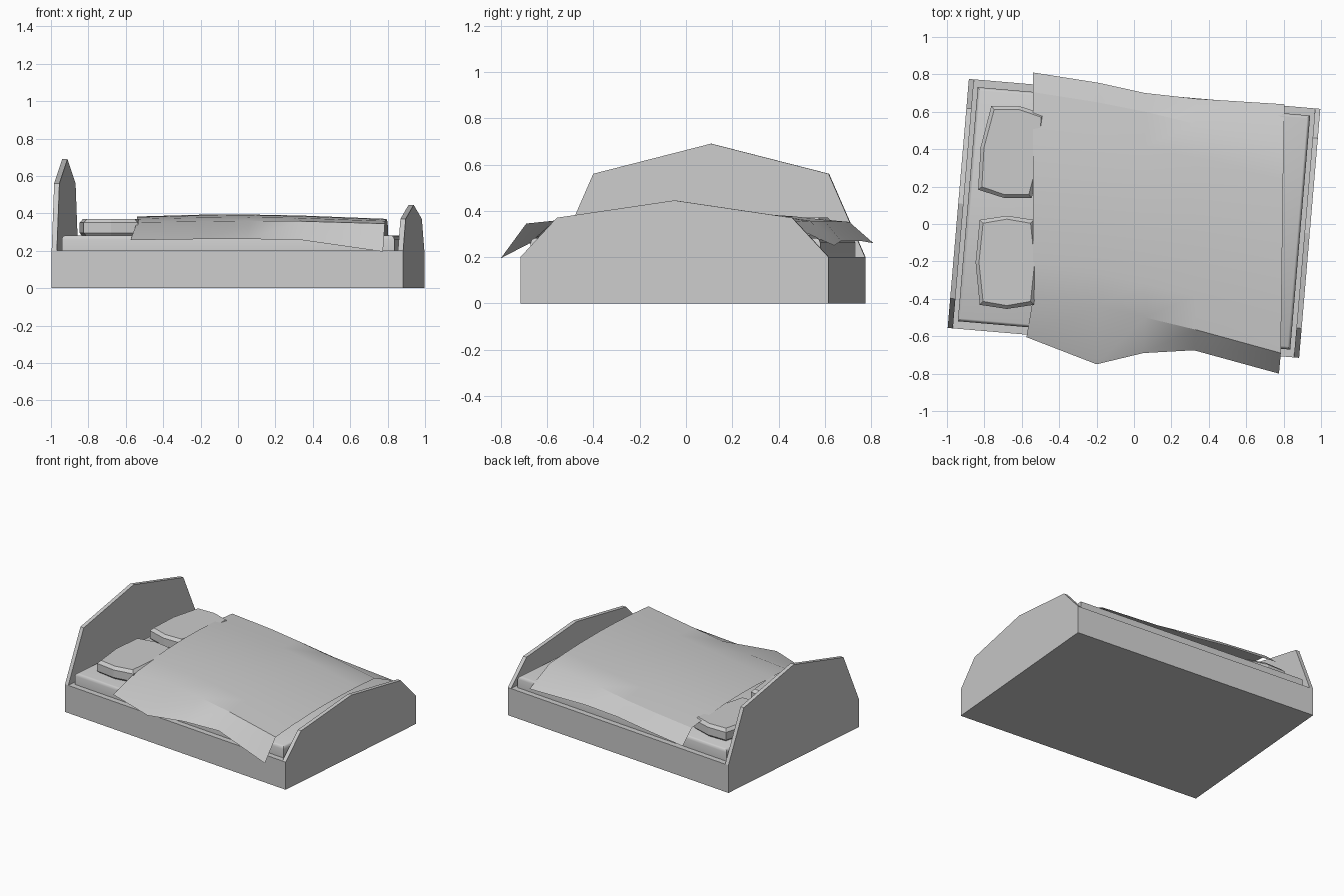
import bpy, bmesh, math
from mathutils import Matrix

if "Cube" in bpy.data.objects:
    bpy.data.objects.remove(bpy.data.objects["Cube"])

TILT = Matrix.Translation((0, 0.03, 0)) @ Matrix.Rotation(math.radians(-4.87), 4, 'Z')


def add_mesh(name, verts, faces, matrix=None, smooth=None):
    me = bpy.data.meshes.new(name)
    me.from_pydata(verts, [], faces)
    bm = bmesh.new()
    bm.from_mesh(me)
    bmesh.ops.recalc_face_normals(bm, faces=bm.faces)
    bm.to_mesh(me)
    bm.free()
    ob = bpy.data.objects.new(name, me)
    bpy.context.collection.objects.link(ob)
    if matrix:
        ob.matrix_world = matrix
    if smooth:
        bpy.context.view_layer.objects.active = ob
        ob.select_set(True)
        bpy.ops.object.shade_smooth_by_angle(angle=math.radians(smooth))
        ob.select_set(False)
    return ob


def loft(name, rings, matrix=None, smooth=None):
    """Closed solid through rings with equal point counts."""
    n = len(rings[0])
    faces = [tuple(range(n)), tuple(range((len(rings) - 1) * n, len(rings) * n))]
    for r in range(len(rings) - 1):
        for i in range(n):
            j = (i + 1) % n
            faces.append((r * n + i, r * n + j, (r + 1) * n + j, (r + 1) * n + i))
    return add_mesh(name, [p for ring in rings for p in ring], faces, matrix, smooth)


def rect(hx, hy, z):
    return [(-hx, -hy, z), (hx, -hy, z), (hx, hy, z), (-hx, hy, z)]


# Solid base
HL, HW = 0.943, 0.668
loft("bed_base", [rect(HL, HW, 0), rect(HL, HW, 0.2)], TILT)

# Peaked end boards
def end_board(name, x0, x1, shoulder, peak):
    prof = [(-HW, 0.2), (-0.51, shoulder), (0, peak), (0.51, shoulder), (HW, 0.2)]
    loft(name, [[(x, y, z) for y, z in prof] for x in (x0, x1)], TILT)


end_board("headboard", -HL, -HL + 0.028, 0.56, 0.69)
end_board("footboard", HL - 0.028, HL, 0.37, 0.445)

# Mattress with softened top edge
loft("mattress", [rect(0.892, 0.628, 0.19), rect(0.892, 0.628, 0.262),
                  rect(0.887, 0.623, 0.275), rect(0.876, 0.612, 0.282)], TILT, 40)

# Pillows with bulging edges
def pillow(name, x, y, turn):
    def ring(inset, z):
        hx, hy, b = 0.145 - inset, 0.227 - inset, 0.022
        return [(-hx, -hy, z), (0, -hy - b, z), (hx, -hy, z), (hx + b, 0, z),
                (hx, hy, z), (0, hy + b, z), (-hx, hy, z), (-hx - b, 0, z)]
    m = Matrix.Translation((x, y, 0)) @ Matrix.Rotation(math.radians(turn), 4, 'Z')
    loft(name, [ring(0.018, 0.275), ring(0, 0.295), ring(0, 0.35), ring(0.018, 0.37)], m)


pillow("pillow_front", -0.68, -0.205, 0)
pillow("pillow_back", -0.655, 0.385, -9)

# Blanket: columns of x, then (y, z) of front hem, front fold, back fold, back hem, crown height
cols = [
    (-0.54, (-0.605, 0.257), (-0.40, 0.352), (0.705, 0.352), (0.81, 0.26), 0.386),
    (-0.19, (-0.75, 0.262), (-0.44, 0.357), (0.65, 0.355), (0.755, 0.27), 0.392),
    (0.06, (-0.69, 0.262), (-0.50, 0.360), (0.60, 0.355), (0.70, 0.27), 0.391),
    (0.33, (-0.675, 0.260), (-0.565, 0.358), (0.535, 0.357), (0.67, 0.27), 0.386),
    (0.785, (-0.80, 0.195), (-0.69, 0.345), (0.42, 0.350), (0.64, 0.25), 0.371),
]
verts = []
N = 6
for x, hem_f, fold_f, fold_b, hem_b, top in cols:
    verts.append((x - (0.035 if x < -0.5 else 0.01), *hem_f))
    for k in range(N + 1):
        t = k / N
        y = fold_f[0] + t * (fold_b[0] - fold_f[0])
        base = fold_f[1] + t * (fold_b[1] - fold_f[1])
        verts.append((x + 0.015 * t * (x > 0.5), y, base + (top - 0.355) * 4 * t * (1 - t) if x < 0.5
                      else base + 0.023 * 4 * t * (1 - t)))
    verts.append((x + (0.02 if x > 0.5 else 0.0), *hem_b))
R = N + 3
faces = [(c * R + r, (c + 1) * R + r, (c + 1) * R + r + 1, c * R + r + 1)
         for c in range(len(cols) - 1) for r in range(R - 1)]
add_mesh("blanket", verts, faces, None, 24)
